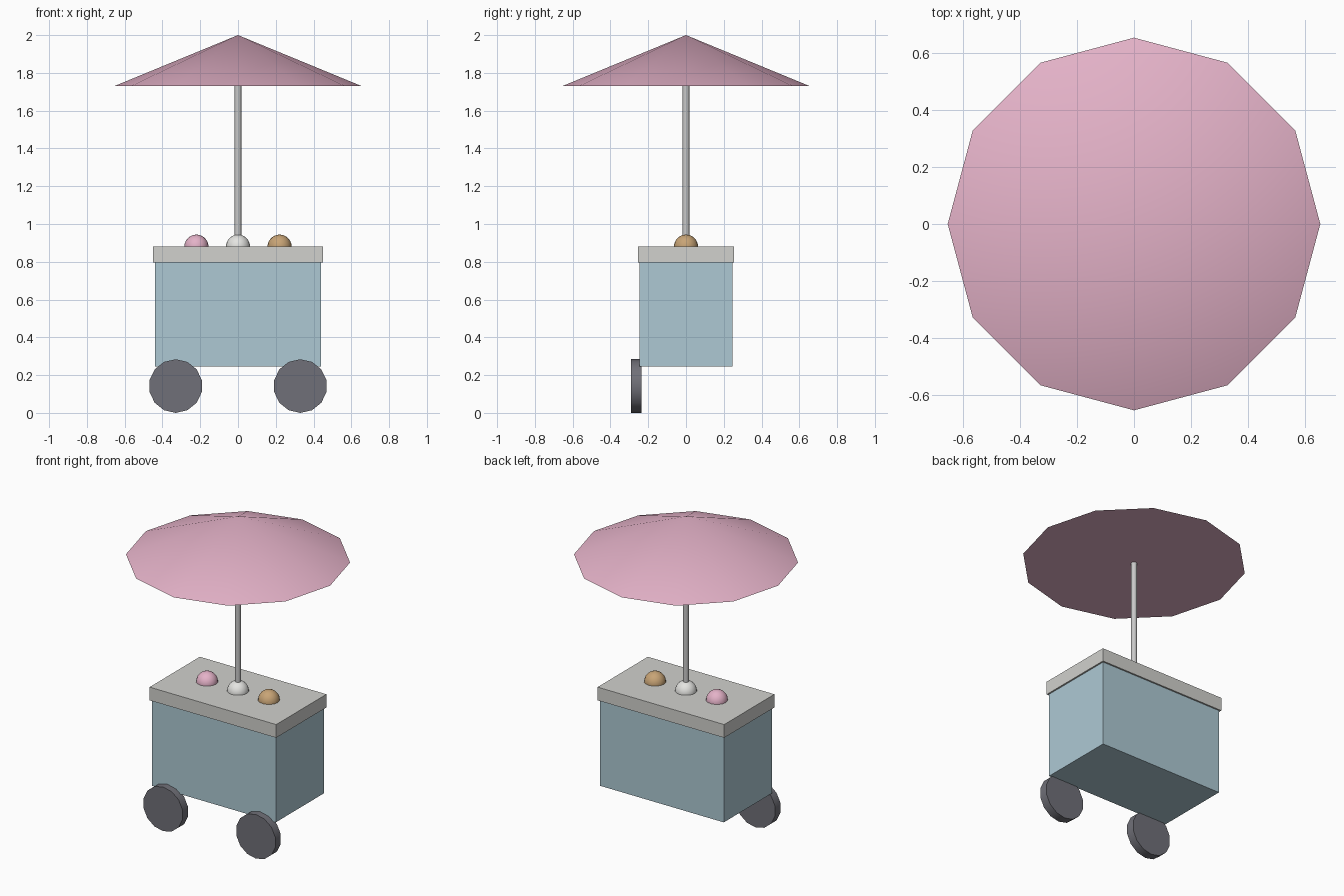
import bpy
import math

old = bpy.data.objects.get("Cube")
if old:
    bpy.data.objects.remove(old, do_unlink=True)


def material(name, rgb):
    """Flat colour given as sRGB bytes, stored as linear values."""
    lin = [((c / 255 + 0.055) / 1.055) ** 2.4 for c in rgb] + [1.0]
    m = bpy.data.materials.new(name)
    m.use_nodes = True
    m.diffuse_color = lin
    m.node_tree.nodes["Principled BSDF"].inputs["Base Color"].default_value = lin
    return m


PINK = material("pink", (228, 178, 200))
BLUE = material("pale blue", (174, 201, 212))
STONE = material("warm grey", (209, 209, 205))
STEEL = material("steel grey", (200, 200, 200))
DARK = material("dark grey", (112, 112, 120))
CREAM = material("cream", (228, 228, 225))
TAN = material("tan", (200, 164, 118))


def finish(name, mat, smooth=None):
    ob = bpy.context.object
    ob.name = ob.data.name = name
    ob.data.materials.append(mat)
    if smooth:
        bpy.ops.object.shade_smooth_by_angle(angle=math.radians(smooth))
    return ob


def box(name, mat, size, z):
    bpy.ops.mesh.primitive_cube_add(size=1, location=(0, 0, z))
    bpy.context.object.scale = size
    bpy.ops.object.transform_apply(location=False, rotation=False, scale=True)
    return finish(name, mat)


# Cart body and counter
box("cart_body", BLUE, (0.88, 0.49, 0.55), 0.52)
box("counter_top", STONE, (0.9, 0.51, 0.085), 0.8375)

# Wheels on the front face
for side, x in (("left", 0.33), ("right", -0.33)):
    bpy.ops.mesh.primitive_cylinder_add(
        vertices=14, radius=0.142, depth=0.055,
        location=(x, -0.2625, 0.142), rotation=(math.pi / 2, 0, 0))
    finish(side + "_wheel", DARK, 30)

# Ice cream scoops, half sunk into the counter
for name, mat, x in (("pink_scoop", PINK, -0.22), ("cream_scoop", CREAM, 0),
                     ("tan_scoop", TAN, 0.22)):
    bpy.ops.mesh.primitive_uv_sphere_add(
        segments=16, ring_count=12, radius=0.064, location=(x, 0, 0.88))
    finish(name, mat, 40)

# Pole and parasol
bpy.ops.mesh.primitive_cylinder_add(
    vertices=12, radius=0.018, depth=0.92, location=(0, 0, 1.3))
finish("pole", STEEL, 40)
bpy.ops.mesh.primitive_cone_add(
    vertices=12, radius1=0.655, radius2=0, depth=0.27, location=(0, 0, 1.865))
finish("parasol", PINK, 30)
